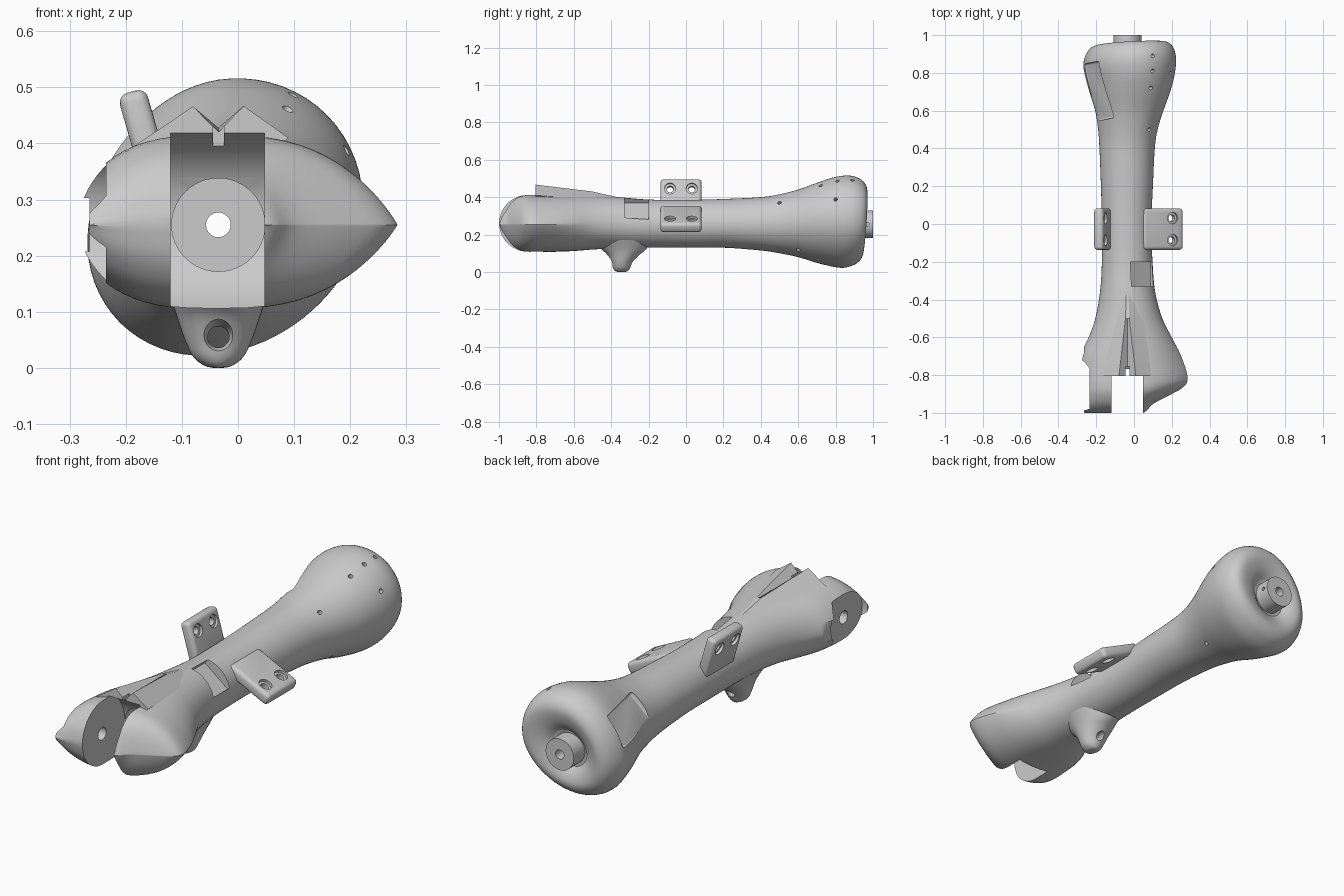
import bpy, bmesh
from math import sin, cos, pi, radians
from mathutils import Vector

if "Cube" in bpy.data.objects:
    bpy.data.objects.remove(bpy.data.objects["Cube"])

CX, CZ = -0.035, 0.255            # long axis of the limb


def loft(name, rings):
    """Closed skin through rings with equal point counts."""
    bm = bmesh.new()
    vs = [[bm.verts.new(p) for p in r] for r in rings]
    n = len(rings[0])
    for a, b in zip(vs, vs[1:]):
        for i in range(n):
            bm.faces.new((a[i], a[(i + 1) % n], b[(i + 1) % n], b[i]))
    bm.faces.new(vs[0])
    bm.faces.new(vs[-1])
    bmesh.ops.recalc_face_normals(bm, faces=bm.faces)
    me = bpy.data.meshes.new(name)
    bm.to_mesh(me)
    bm.free()
    ob = bpy.data.objects.new(name, me)
    bpy.context.collection.objects.link(ob)
    return ob


def smooth_rows(rows, sub):
    """Catmull-Rom interpolation of table rows."""
    out = []
    for i in range(len(rows) - 1):
        p0, p1, p2, p3 = (rows[min(max(k, 0), len(rows) - 1)] for k in range(i - 1, i + 3))
        for s in range(sub):
            t = s / sub
            out.append([0.5 * (2 * b + (c - a) * t + (2 * a - 5 * b + 4 * c - d) * t * t
                               + (3 * b - a - 3 * c + d) * t ** 3)
                        for a, b, c, d in zip(p0, p1, p2, p3)])
    return out + [list(rows[-1])]


def box(name, loc, dims, rot=(0, 0, 0), bevel=0):
    bpy.ops.mesh.primitive_cube_add(size=1, location=loc, rotation=rot)
    ob = bpy.context.object
    ob.name = name
    ob.scale = dims
    bpy.ops.object.transform_apply(location=False, rotation=False, scale=True)
    if bevel:
        m = ob.modifiers.new("round", 'BEVEL')
        m.width, m.segments = bevel, 4
        bpy.ops.object.modifier_apply(modifier=m.name)
    return ob


def cyl(name, loc, r, depth, axis, r2=None):
    rot = Vector(axis).to_track_quat('Z', 'Y').to_euler()
    bpy.ops.mesh.primitive_cone_add(vertices=48, radius1=r, radius2=r if r2 is None else r2,
                                    depth=depth, location=loc, rotation=rot)
    bpy.context.object.name = name
    return bpy.context.object


def cut(cutter, *targets):
    cutter.hide_render = True
    for t in targets:
        m = t.modifiers.new("cut", 'BOOLEAN')
        m.operation, m.solver, m.object = 'DIFFERENCE', 'EXACT', cutter
        bpy.context.view_layer.objects.active = t
        bpy.ops.object.modifier_apply(modifier=m.name)
    bpy.data.objects.remove(cutter)


def blend(y, a, b):
    t = min(max((y - a) / (b - a), 0), 1)
    return t * t * (3 - 2 * t)


def spow(v, e):
    return abs(v) ** e


# limb body: y, left x, right x, bottom z, top z
rows = [(-1, -.26, .05, .25, .27), (-.985, -.28, .07, .194, .326), (-.95, -.295, .105, .146, .374),
        (-.9, -.30, .20, .115, .405), (-.86, -.30, .265, .106, .414), (-.81, -.30, .284, .105, .415),
        (-.7, -.285, .25, .108, .413), (-.6, -.24, .20, .112, .411), (-.5, -.205, .15, .12, .408),
        (-.36, -.18, .112, .127, .40), (-.2, -.17, .098, .13, .387), (0, -.17, .092, .13, .385),
        (.2, -.175, .10, .13, .39), (.4, -.183, .11, .115, .40), (.5, -.19, .125, .10, .415),
        (.6, -.205, .155, .08, .44), (.7, -.235, .19, .05, .475), (.8, -.26, .215, .028, .507),
        (.87, -.265, .22, .026, .512), (.93, -.24, .20, .05, .485), (.955, -.20, .16, .09, .44),
        (.945, -.155, .09, .135, .38), (.92, -.118, .048, .172, .338)]
N = 72
rings = []
for y, xl, xr, zb, zt in smooth_rows(rows, 4):
    k = 1 - blend(y, -.75, -.4)      # knuckle shape amount
    h = blend(y, .3, .8)             # head skew amount
    ring = []
    for i in range(N):
        a = 2 * pi * i / N
        c, s = cos(a), sin(a)
        ea, eb = (2 + .7 * k, 2 - .9 * k) if c > 0 else (2 + k, 2 - .5 * k)
        f = 1 + .07 * h * sin(2 * a)
        u, v = spow(c, 2 / ea) * f, spow(s, 2 / eb) * f
        x = CX + u * ((xr - CX) if c > 0 else (xl - CX))
        z = CZ + v * ((zt - CZ) if s > 0 else (zb - CZ))
        ring.append((x, y + blend(y, .75, .9) * (.06 * (z - CZ) + .05 * (x - CX)), z))
    rings.append(ring)
body = loft("limb_body", rings)

# twin-peaked ridge behind the fork
ridge = loft("fork_ridge", [
    [(-.235, -.805, .362), (-.08, -.805, .466), (CX, -.805, .42), (.01, -.805, .467), (.09, -.805, .41), (CX, -.805, .3)],
    [(-.15, -.50, .36), (-.045, -.50, .430), (CX, -.50, .428), (-.025, -.50, .430), (.06, -.50, .385), (CX, -.50, .3)],
    [(-.11, -.345, .36), (-.04, -.345, .395), (CX, -.345, .395), (-.03, -.345, .395), (.03, -.345, .37), (CX, -.345, .3)]])

# end peg
peg = cyl("end_peg", (CX, .94, CZ), .074, .12, (0, 1, 0))

# lug underneath: z, front y, back y, half width
lug_rows = smooth_rows([(.17, -.50, -.18, .11), (.12, -.45, -.215, .085), (.09, -.42, -.25, .074),
                        (.05, -.40, -.285, .06), (.02, -.39, -.30, .045), (.004, -.378, -.312, .025),
                        (0, -.36, -.33, .008)], 4)
lug = loft("bottom_lug", [[(CX + w * cos(2 * pi * i / 40),
                            (f + b) / 2 + (b - f) / 2 * sin(2 * pi * i / 40), max(z, 0))
                           for i in range(40)] for z, f, b, w in lug_rows])
cut(cyl("lug_hole", (CX, -.35, .055), .019, .3, (0, 1, 0)), lug)
cut(cyl("lug_sink", (CX, -.40, .055), .034, .05, (0, 1, 0), .019), lug)


# mounting tabs, each with two countersunk holes
def tab(name, start, ang, length, thick, hole_at):
    d = Vector((cos(ang), 0, sin(ang)))
    n = Vector((-sin(ang), 0, cos(ang)))
    s = Vector((start[0], -.027, start[1]))
    ob = box(name, s + d * length / 2, (length, .22, thick), (0, -ang, 0), .018)
    for y in (-.058, .058):
        p = s + d * hole_at + Vector((0, y, 0))
        cut(cyl("tab_hole", p, .018, .3, n), ob)
        for sg in (1, -1):
            cut(cyl("tab_sink", p + n * sg * thick * .5, .03, .026, n), ob)
    return ob


right_tab = tab("right_tab", (.04, .335), radians(-26), .235, .055, .17)
left_tab = tab("left_tab", (-.135, .30), radians(106), .20, .052, .145)

# fork slot with rounded floor, and motor bore behind it
shell = (body, ridge)
cut(box("slot_box", (-.0365, -1.0, .25), (.167, .385, .8)), *shell)
cut(cyl("slot_round", (-.0365, -.85, CZ), .17, .167, (1, 0, 0)), *shell)
cut(cyl("bore", (CX, -.80, CZ), .083, .36, (0, 1, 0)), *shell)
cut(box("ridge_notch", (CX, -.8, .45), (.02, .09, .12)), *shell)

# outer knuckle recess, notch and pivot hole
cut(cyl("knuckle_recess", (-.335, -.85, CZ), .138, .2, (1, 0, 0)), body)
cut(box("knuckle_notch", (-.315, -.85, CZ), (.10, .5, .095)), body)
cut(cyl("pivot_hole", (-.18, -.85, CZ), .03, .3, (1, 0, 0)), body)

# waist windows
cut(box("waist_window", (.07, -.265, .375), (.155, .13, .14), (0, radians(38), 0)), body)
cut(box("waist_relief", (-.18, -.265, CZ), (.10, .13, .3)), body)

# head window, a slanted pocket on the upper left
cut(box("head_window", (-.235, .695, .39), (.16, .31, .15),
        (0, radians(-48), radians(11)), .012), body)

# through hole along the axis
cut(cyl("axis_hole", (CX, 0, CZ), .022, 2.4, (0, 1, 0)), body, peg)

# small screw holes around the head and peg
for p in [(.105, .89, .50), (.10, .81, .49), (.085, .72, .455), (.075, .5, .365),
          (.205, .8, .395), (.06, .6, .13)]:
    cut(cyl("screw_hole", p, .01, .1, (p[0] - CX, 0, p[2] - CZ)), body)
cut(cyl("peg_hole", (.04, .972, CZ), .009, .08, (1, 0, 0)), peg)

for ob in (body, ridge, peg, lug, right_tab, left_tab):
    bpy.ops.object.select_all(action='DESELECT')
    ob.select_set(True)
    bpy.context.view_layer.objects.active = ob
    bpy.ops.object.shade_smooth_by_angle(angle=radians(32))
